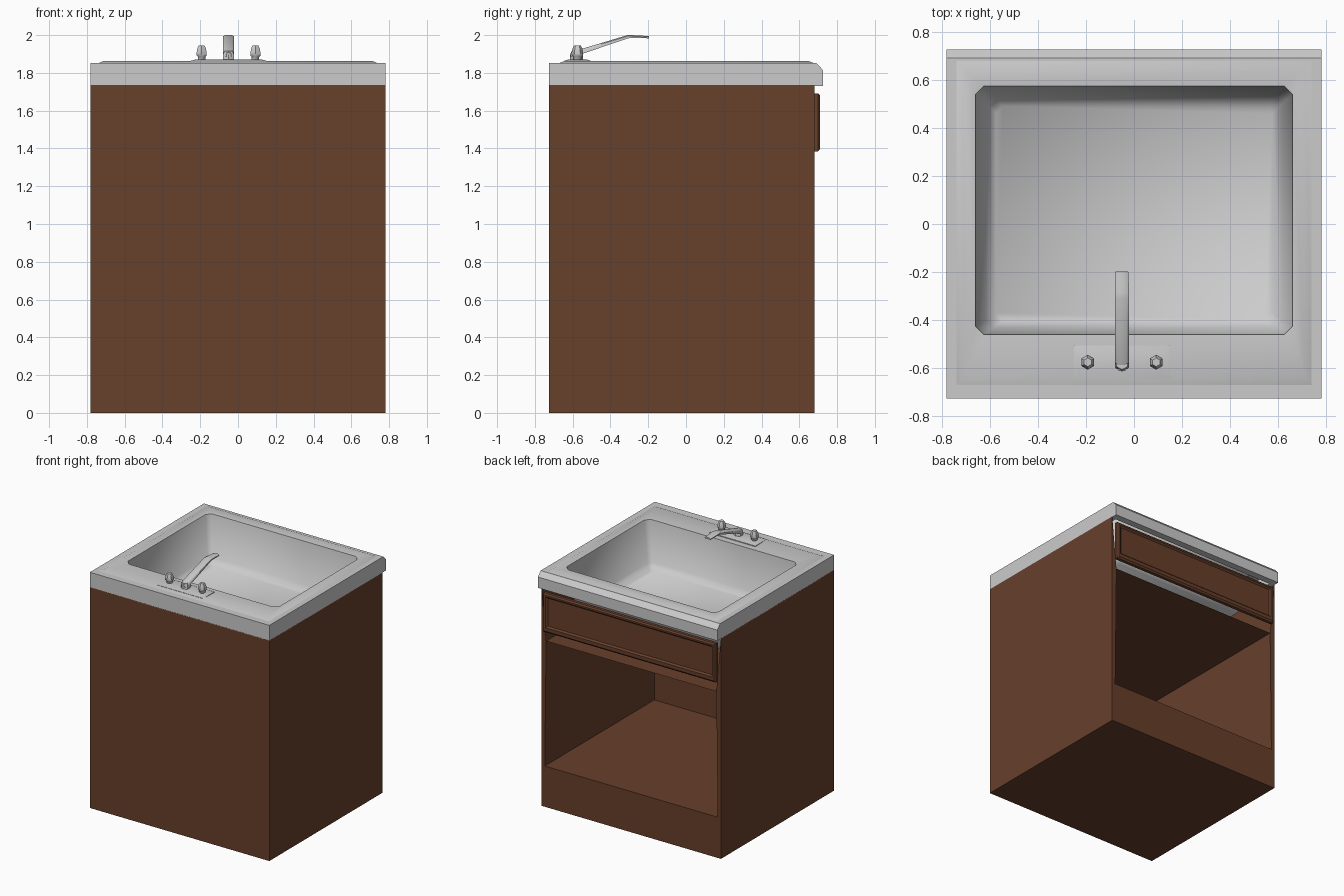
import bpy, bmesh, math

if "Cube" in bpy.data.objects:
    bpy.data.objects.remove(bpy.data.objects["Cube"])

wood = bpy.data.materials.new("brown_wood")
wood.diffuse_color = (0.135, 0.05, 0.024, 1)
wood.use_nodes = True
wood.node_tree.nodes["Principled BSDF"].inputs["Base Color"].default_value = wood.diffuse_color


def finish(bm, name, mat=None, smooth=None):
    bmesh.ops.remove_doubles(bm, verts=bm.verts, dist=1e-4)
    bmesh.ops.recalc_face_normals(bm, faces=bm.faces)
    me = bpy.data.meshes.new(name)
    bm.to_mesh(me)
    bm.free()
    ob = bpy.data.objects.new(name, me)
    bpy.context.collection.objects.link(ob)
    if mat:
        me.materials.append(mat)
    if smooth:
        bpy.ops.object.select_all(action='DESELECT')
        ob.select_set(True)
        bpy.context.view_layer.objects.active = ob
        bpy.ops.object.shade_smooth_by_angle(angle=math.radians(smooth))
    return ob


def loft(name, rings, mat=None, smooth=None, cap_start=True, cap_end=True):
    """Skin a list of closed rings, all with the same point count."""
    bm = bmesh.new()
    vs = [[bm.verts.new(p) for p in r] for r in rings]
    n = len(vs[0])
    for a, b in zip(vs, vs[1:]):
        for i in range(n):
            j = (i + 1) % n
            bm.faces.new((a[i], a[j], b[j], b[i]))
    if cap_start:
        bm.faces.new(vs[0])
    if cap_end:
        bm.faces.new(vs[-1])
    return finish(bm, name, mat, smooth)


def rect(hx, y0, y1, z, c=0.0):
    """Horizontal rectangle with corners cut by c."""
    return [(-hx + c, y0, z), (hx - c, y0, z), (hx, y0 + c, z), (hx, y1 - c, z),
            (hx - c, y1, z), (-hx + c, y1, z), (-hx, y1 - c, z), (-hx, y0 + c, z)]


def hexes(x, y, profile):
    """Stack of hexagons from (radius, z) pairs."""
    return [[(x + r * math.cos(math.pi * (i / 3 + 1 / 6)),
              y + r * math.sin(math.pi * (i / 3 + 1 / 6)), z) for i in range(6)]
            for r, z in profile]


# Cabinet: open-topped box with a deep opening on the +y side
W, Y0, Y1, H = 0.78, -0.725, 0.68, 1.735
bm = bmesh.new()
bmesh.ops.create_cube(bm, size=1)
for v in bm.verts:
    v.co = (v.co.x * 2 * W, Y0 if v.co.y < 0 else Y1, 0 if v.co.z < 0 else H)
bm.normal_update()
bmesh.ops.delete(bm, geom=[f for f in bm.faces if f.normal.z > 0.5], context='FACES_ONLY')
front = next(f for f in bm.faces if f.normal.y > 0.5)
bmesh.ops.inset_region(bm, faces=[front], thickness=0.04)
for v in front.verts:
    v.co.z = 0.32 if v.co.z < 0.8 else 1.305
cavity = bmesh.ops.extrude_discrete_faces(bm, faces=[front])["faces"][0]
for v in cavity.verts:
    v.co.y = -0.68
finish(bm, "cabinet", wood)

# Drawer front with stepped frame and recessed panel
steps = [(0.75, 1.385, 1.69, 0.675), (0.75, 1.385, 1.69, 0.70),
         (0.74, 1.398, 1.68, 0.71), (0.725, 1.425, 1.668, 0.71),
         (0.713, 1.437, 1.656, 0.698)]
loft("drawer_front", [[(-x, y, a), (x, y, a), (x, y, b), (-x, y, b)]
                      for x, a, b, y in steps], wood)

# Countertop slab: chamfered on the +y edge, open in the middle
loft("countertop", [rect(0.74, -0.68, 0.67, 1.73), rect(W, Y0, 0.725, 1.73),
                    rect(W, Y0, 0.725, 1.815), rect(W, Y0, 0.69, 1.852),
                    rect(0.738, -0.67, 0.677, 1.852)],
     cap_start=False, cap_end=False)

# Sink: raised rim, sloping walls and floor
loft("sink_basin", [rect(0.738, -0.67, 0.677, 1.852), rect(0.71, -0.64, 0.645, 1.864),
                    rect(0.66, -0.46, 0.573, 1.856, 0.035),
                    rect(0.615, -0.432, 0.53, 1.54, 0.03),
                    rect(0.575, -0.40, 0.49, 1.495, 0.03)],
     smooth=50, cap_start=False)

# Tap plate
CX, CY = -0.05, -0.575
loft("tap_plate", [[(CX + sx * hx, CY + sy * hy, z) for sx, sy in
                    ((-1, -1), (1, -1), (1, 1), (-1, 1))]
                   for hx, hy, z in ((0.2, 0.07, 1.845), (0.2, 0.07, 1.864),
                                     (0.17, 0.045, 1.872))], smooth=40)

# Tap handles, one each side of the spout
for side, sx in (("left", -1), ("right", 1)):
    loft("tap_handle_" + side, hexes(CX + sx * 0.1425, CY,
         [(0.023, 1.86), (0.023, 1.885), (0.031, 1.892), (0.031, 1.905),
          (0.026, 1.93), (0.018, 1.945)]), smooth=50)

# Spout post and arm
loft("spout_post", hexes(CX, -0.58, [(0.034, 1.86), (0.034, 1.895), (0.026, 1.915)]), smooth=50)
arm = [(0.012, -0.612, 1.885, 1.905), (0.03, -0.575, 1.892, 1.92),
       (0.03, -0.31, 1.982, 2.0), (0.03, -0.285, 1.986, 2.0), (0.026, -0.197, 1.983, 1.995)]
loft("spout_arm", [[(CX - w, y, a), (CX + w, y, a), (CX + w, y, b - 0.006),
                    (CX + w * 0.6, y, b), (CX - w * 0.6, y, b), (CX - w, y, b - 0.006)]
                   for w, y, a, b in arm], smooth=50)
